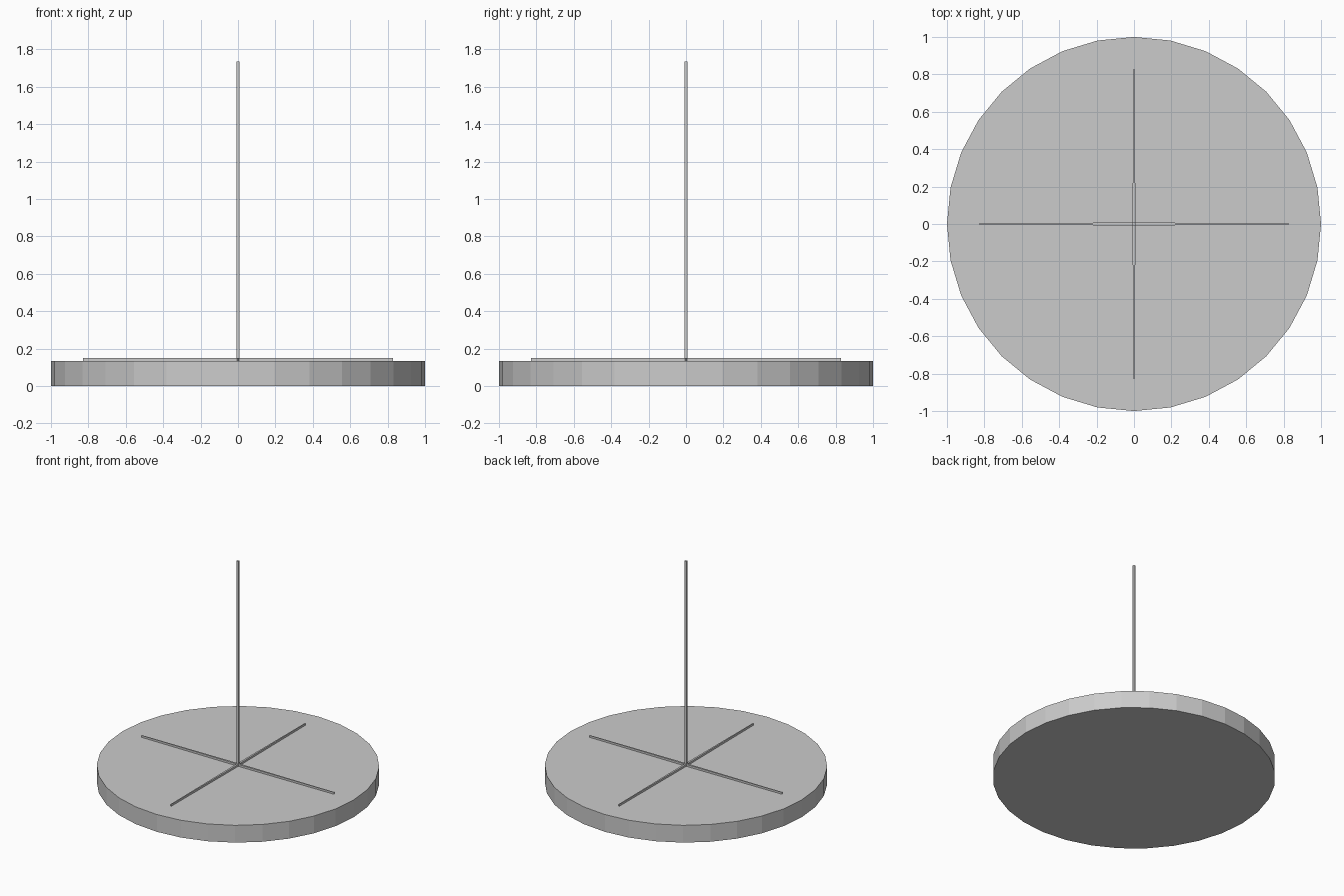
import bpy
import bmesh
import math
from mathutils import Matrix

if "Cube" in bpy.data.objects:
    bpy.data.objects.remove(bpy.data.objects["Cube"])


def box(name, size, loc):
    bm = bmesh.new()
    bmesh.ops.create_cube(bm, size=1, matrix=Matrix.Translation(loc) @ Matrix.Diagonal((*size, 1)))
    return finish(name, bm)


def finish(name, bm):
    mesh = bpy.data.meshes.new(name)
    bm.to_mesh(mesh)
    bm.free()
    obj = bpy.data.objects.new(name, mesh)
    bpy.context.collection.objects.link(obj)
    return obj


# Round base, 32 flat sides
BASE_TOP = 0.135
bm = bmesh.new()
bmesh.ops.create_cone(bm, cap_ends=True, segments=32, radius1=1, radius2=1, depth=BASE_TOP,
                      matrix=Matrix.Translation((0, 0, BASE_TOP / 2)))
finish("round_base", bm)

# Upright pole
box("upright_pole", (0.016, 0.016, 1.6), (0, 0, BASE_TOP + 0.8))


# Crossed floor bars, slimmer toward the tips
def floor_bar(name, angle):
    outline = [(-0.83, -0.003), (0, -0.008), (0.83, -0.003),
               (0.83, 0.003), (0, 0.008), (-0.83, 0.003)]
    bm = bmesh.new()
    face = bm.faces.new([bm.verts.new((x, y, BASE_TOP - 0.005)) for x, y in outline])
    side = bmesh.ops.extrude_face_region(bm, geom=[face])
    top = [v for v in side["geom"] if isinstance(v, bmesh.types.BMVert)]
    bmesh.ops.translate(bm, verts=top, vec=(0, 0, 0.02))
    bmesh.ops.rotate(bm, verts=bm.verts, matrix=Matrix.Rotation(angle, 3, 'Z'))
    bmesh.ops.recalc_face_normals(bm, faces=bm.faces)
    finish(name, bm)


floor_bar("cross_bar_side", 0)
floor_bar("cross_bar_depth", math.pi / 2)
